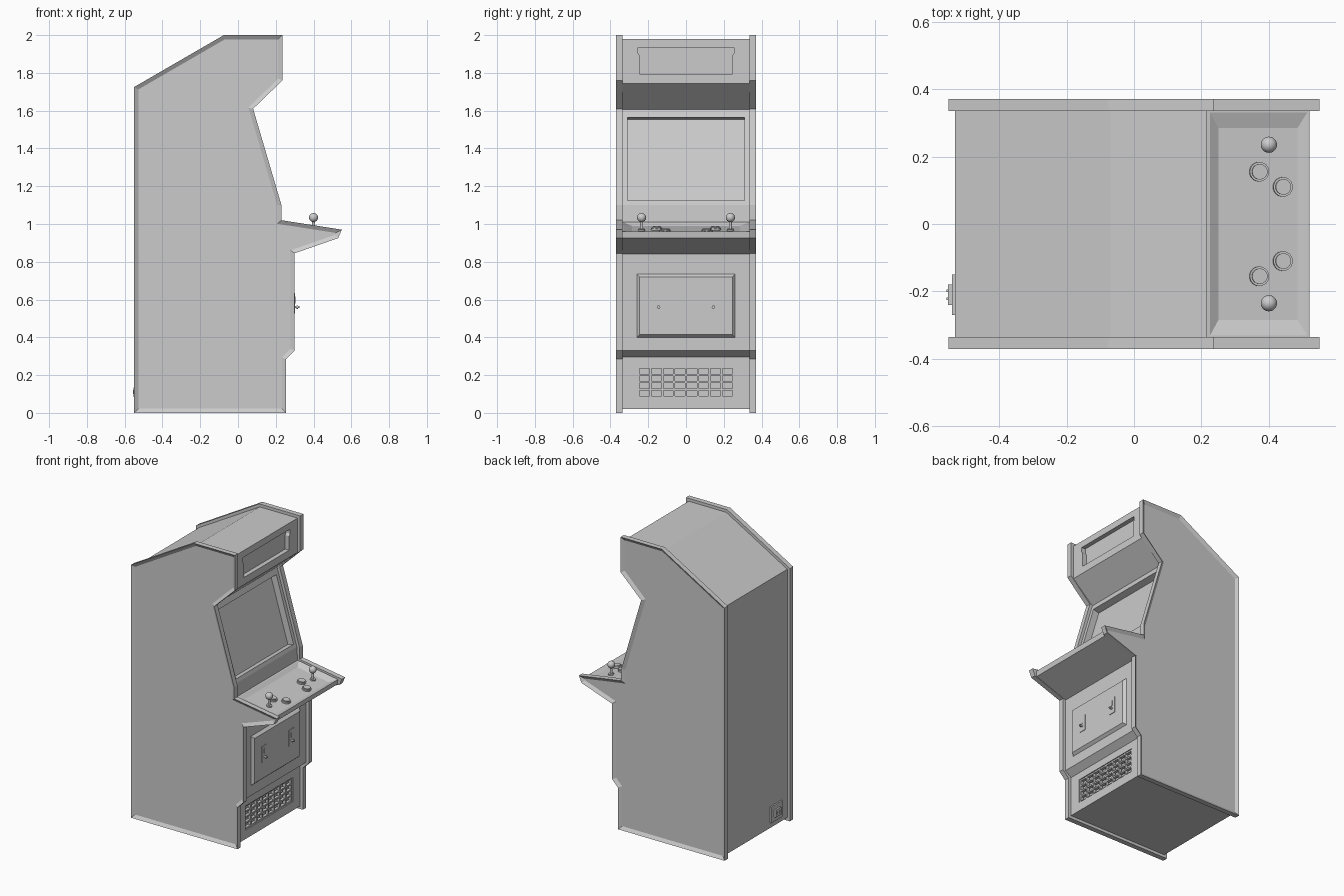
import bpy, bmesh
from mathutils import Vector

if "Cube" in bpy.data.objects:
    bpy.data.objects.remove(bpy.data.objects["Cube"], do_unlink=True)

# one flat colour
GREY = (0.6, 0.6, 0.6, 1)
grey = bpy.data.materials.new("light_grey")
grey.use_nodes = True
grey.diffuse_color = GREY
grey.node_tree.nodes["Principled BSDF"].inputs["Base Color"].default_value = GREY


def finish(name, bm):
    bmesh.ops.recalc_face_normals(bm, faces=bm.faces)
    mesh = bpy.data.meshes.new(name)
    bm.to_mesh(mesh)
    bm.free()
    mesh.materials.append(grey)
    obj = bpy.data.objects.new(name, mesh)
    bpy.context.collection.objects.link(obj)
    return obj


def loft_bm(ring_a, ring_b):
    """Closed solid between two rings of equal length."""
    bm = bmesh.new()
    a = [bm.verts.new(p) for p in ring_a]
    b = [bm.verts.new(p) for p in ring_b]
    bm.faces.new(a)
    bm.faces.new(b)
    for i in range(len(a)):
        j = (i + 1) % len(a)
        bm.faces.new((a[i], a[j], b[j], b[i]))
    bmesh.ops.recalc_face_normals(bm, faces=bm.faces)
    return bm


def loft(name, ring_a, ring_b):
    return finish(name, loft_bm(ring_a, ring_b))


def side_ring(profile, y):
    return [(x, y, z) for x, z in profile]


def front_rect(x, y, z0, z1, yc=0):
    return [(x, yc - y, z0), (x, yc + y, z0), (x, yc + y, z1), (x, yc - y, z1)]


def block(name, x0, x1, half_y, z0, z1, yc=0):
    return loft(name, front_rect(x0, half_y, z0, z1, yc), front_rect(x1, half_y, z0, z1, yc))


def cut(obj, cutter):
    cutter.hide_render = True
    mod = obj.modifiers.new("cut", 'BOOLEAN')
    mod.object, mod.operation, mod.solver = cutter, 'DIFFERENCE', 'EXACT'
    bpy.context.view_layer.objects.active = obj
    bpy.ops.object.modifier_apply(modifier=mod.name)
    bpy.data.objects.remove(cutter, do_unlink=True)


def rod(name, base, axis, radius, height, sides=24):
    bm = bmesh.new()
    bmesh.ops.create_cone(bm, cap_ends=True, segments=sides, radius1=radius,
                          radius2=radius, depth=height)
    bmesh.ops.translate(bm, verts=bm.verts, vec=(0, 0, height / 2))
    obj = finish(name, bm)
    obj.rotation_euler = Vector(axis).to_track_quat('Z', 'Y').to_euler()
    obj.location = base
    return obj


# side panels: silhouette slabs with a sloped recess on the outside
PANEL = [(-.55, 0), (.255, 0), (.255, .285), (.3, .33), (.3, .845), (.53, .925),
         (.55, .97), (.23, 1.02), (.23, 1.1), (.08, 1.61), (.235, 1.76),
         (.235, 2), (-.075, 2), (-.55, 1.725)]
for side, label in ((1, "left"), (-1, "right")):
    bm = loft_bm(side_ring(PANEL, .335 * side), side_ring(PANEL, .37 * side))
    outer = [f for f in bm.faces if f.normal.y * side > .9]
    bmesh.ops.inset_region(bm, faces=outer, thickness=.022, depth=-.014,
                           use_even_offset=True)
    finish(label + "_side_panel", bm)

# cabinet body between the panels
BODY = [(-.53, .02), (.235, .02), (.235, .295), (.28, .33), (.28, .84), (.515, .925),
        (.52, .96), (.215, 1.01), (.21, 1.1), (.06, 1.605), (.215, 1.745),
        (.215, 1.98), (-.07, 1.98), (-.53, 1.715)]
body = loft("cabinet_body", side_ring(BODY, -.34), side_ring(BODY, .34))

# screen recess, square to the sloping front
SLOPE = Vector((.958, 0, .285))


def screen_ring(depth):
    ring = []
    for y, z in ((-.31, 1.125), (.31, 1.125), (.31, 1.565), (-.31, 1.565)):
        ring.append(Vector((.21 - (z - 1.1) * .297, y, z)) - SLOPE * depth)
    return ring


cut(body, loft("screen_cutter", screen_ring(-.02), screen_ring(.045)))

# marquee recess with stepped sides
half = [(.255, 1.935), (.255, 1.905), (.245, 1.89), (.245, 1.795)]
outline = half + [(-y, z) for y, z in reversed(half)]
cut(body, loft("marquee_cutter", [(.185, y, z) for y, z in outline],
               [(.24, y, z) for y, z in outline]))

# speaker grille: recess filled by a lattice of bars
cut(body, block("grille_cutter", .2, .26, .255, .08, .245))
for i in range(9):
    block("grille_upright", .21, .23, .005, .08, .245, -.25 + i * .0625)
for i in range(5):
    z = .085 + i * .0388
    block("grille_crossbar", .208, .228, .255, z - .005, z + .005)


# control deck: shallow tray with sloping walls
def deck(x, y, h=0):
    return Vector((x, y, 1.01 - (x - .215) * .164 + h))


def deck_ring(x0, x1, y, h):
    return [deck(x0, -y, h), deck(x1, -y, h), deck(x1, y, h), deck(x0, y, h)]


cut(body, loft("deck_cutter", deck_ring(.222, .518, .337, .002),
               deck_ring(.25, .485, .285, -.015)))
UP = Vector((.162, 0, .987))

# joysticks
for side in (1, -1):
    y = .235 * side
    rod("joystick_base", deck(.4, y, -.018), UP, .018, .012)
    rod("joystick_shaft", deck(.4, y, -.018), (0, 0, 1), .008, .065, 12)
    bm = bmesh.new()
    bmesh.ops.create_uvsphere(bm, u_segments=20, v_segments=12, radius=.024)
    ball = finish("joystick_ball", bm)
    ball.location = (.4, y, 1.034)
    for face in ball.data.polygons:
        face.use_smooth = True

    # buttons
    for x, by in ((.37, .155), (.44, .11)):
        rod("button_ring", deck(x, by * side, -.018), UP, .029, .013)
        rod("button_cap", deck(x, by * side, -.018), UP, .023, .02)

# coin door with bevelled rim, two slot plates and reject knobs
loft("coin_door", front_rect(.275, .265, .395, .74), front_rect(.298, .245, .415, .72))
for y in (-.145, .145):
    block("coin_slot_plate", .295, .302, .026, .525, .635, y)
    block("coin_slot", .3, .304, .004, .58, .615, y)
    rod("coin_knob_stem", (.298, y, .56), (1, 0, 0), .006, .027, 12)
    rod("coin_knob", (.31, y, .56), (1, 0, 0), .009, .008, 12)

# power inlet on the back
block("power_plate", -.54, -.525, .06, .055, .165, -.21)
block("power_socket", -.552, -.535, .03, .085, .135, -.21)
for y in (-.222, -.198):
    block("power_pin", -.556, -.545, .004, .1, .12, y)
